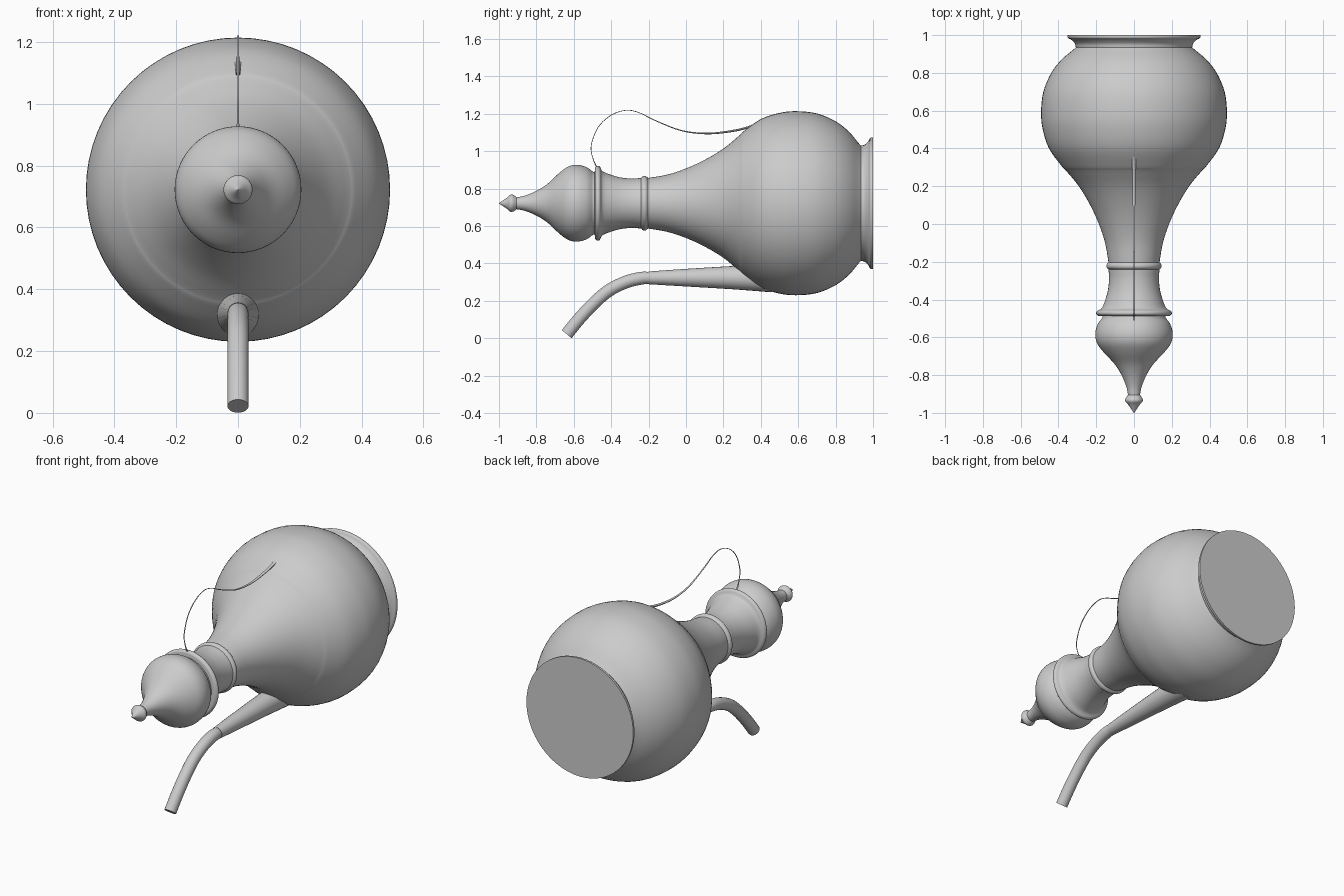
import bpy
import math
from mathutils import Vector

if "Cube" in bpy.data.objects:
    bpy.data.objects.remove(bpy.data.objects["Cube"])

AXIS_Z = 0.722  # height of the pot's horizontal axis


def smooth_path(pts, steps):
    """Catmull-Rom curve through the given tuples."""
    v = [Vector(p) for p in pts]
    v = [2 * v[0] - v[1]] + v + [2 * v[-1] - v[-2]]
    out = []
    for a, b, c, d in zip(v, v[1:], v[2:], v[3:]):
        for k in range(steps):
            t = k / steps
            out.append(0.5 * (2 * b + (c - a) * t + (2 * a - 5 * b + 4 * c - d) * t * t
                              + (3 * b - a - 3 * c + d) * t ** 3))
    return out + [v[-2]]


def skin(name, rings, angle=40):
    """Closed surface through rings of equal vertex count, capped at both ends."""
    n = len(rings[0])
    faces = [(i * n + j, i * n + (j + 1) % n, (i + 1) * n + (j + 1) % n, (i + 1) * n + j)
             for i in range(len(rings) - 1) for j in range(n)]
    faces += [tuple(range(n))[::-1], tuple(range((len(rings) - 1) * n, len(rings) * n))]
    mesh = bpy.data.meshes.new(name)
    mesh.from_pydata([p for r in rings for p in r], [], faces)
    obj = bpy.data.objects.new(name, mesh)
    bpy.context.collection.objects.link(obj)
    bpy.ops.object.select_all(action='DESELECT')
    obj.select_set(True)
    bpy.context.view_layer.objects.active = obj
    bpy.ops.object.mode_set(mode='EDIT')
    bpy.ops.mesh.select_all(action='SELECT')
    bpy.ops.mesh.normals_make_consistent(inside=False)
    bpy.ops.object.mode_set(mode='OBJECT')
    bpy.ops.object.shade_smooth_by_angle(angle=math.radians(angle))
    return obj


def lathe(name, sections, n=64):
    """Revolve (y, radius) profiles about the pot axis; sections join at hard corners."""
    prof = []
    for s in sections:
        prof += smooth_path([(y, r, 0) for y, r in s], 4)[(1 if prof else 0):]
    rings = []
    for y, r, _ in prof:
        r = max(r, 0.001)
        rings.append([(r * math.sin(2 * math.pi * j / n), y,
                       AXIS_Z + r * math.cos(2 * math.pi * j / n)) for j in range(n)])
    return skin(name, rings)


def tube(name, pts, n=16, flat=1.0, steps=5):
    """Sweep a round section along (y, z, radius) points in the x = 0 plane."""
    path = smooth_path(pts, steps)
    rings = []
    for i, p in enumerate(path):
        d = path[min(i + 1, len(path) - 1)] - path[max(i - 1, 0)]
        l = math.hypot(d.x, d.y)
        ny, nz, r = -d.y / l, d.x / l, p.z
        ring = []
        for j in range(n):
            a = 2 * math.pi * j / n
            c = r * flat * math.cos(a)
            ring.append((r * math.sin(a), p.x + ny * c, p.y + nz * c))
        rings.append(ring)
    return skin(name, rings)


# Round belly with long concave neck, neck ring, mouth flange and flared foot
lathe("body", [
    [(-0.488, 0.17), (-0.486, 0.19)],
    [(-0.486, 0.19), (-0.475, 0.2), (-0.46, 0.195), (-0.447, 0.172), (-0.41, 0.155),
     (-0.35, 0.138), (-0.29, 0.132), (-0.24, 0.135)],
    [(-0.24, 0.135), (-0.23, 0.145), (-0.215, 0.145), (-0.203, 0.135)],
    [(-0.203, 0.135), (-0.1, 0.153), (0.0, 0.186), (0.1, 0.232), (0.2, 0.292), (0.285, 0.362)],
    [(0.285, 0.362), (0.31, 0.386), (0.4, 0.45), (0.5, 0.483), (0.59, 0.492), (0.7, 0.48),
     (0.8, 0.438), (0.87, 0.384), (0.92, 0.325), (0.935, 0.308)],
    [(0.935, 0.308), (0.955, 0.313), (0.975, 0.332), (0.985, 0.35), (1.0, 0.352)],
])

# Bulbous lid with pointed finial
lathe("lid", [
    [(-0.48, 0.165), (-0.497, 0.168)],
    [(-0.497, 0.168), (-0.53, 0.192), (-0.58, 0.205), (-0.63, 0.196), (-0.68, 0.16),
     (-0.74, 0.104), (-0.8, 0.066), (-0.86, 0.041), (-0.905, 0.032)],
    [(-0.905, 0.032), (-0.925, 0.045), (-0.94, 0.045), (-0.96, 0.028), (-1.0, 0.001)],
])

# Tapered root of the spout, then the slender curved tip
tube("spout_root", [(0.46, 0.32, 0.074), (0.25, 0.324, 0.062), (0.0, 0.324, 0.047),
                    (-0.2, 0.323, 0.034)], n=24)
tube("spout_tip", [(-0.185, 0.323, 0.031), (-0.24, 0.321, 0.034), (-0.32, 0.301, 0.034),
                   (-0.41, 0.257, 0.034), (-0.49, 0.19, 0.034), (-0.57, 0.105, 0.034),
                   (-0.638, 0.022, 0.034)], n=24)

# Thin wire-like handle looping from belly to mouth flange
tube("handle", [(0.40, 1.16, 0.01), (0.33, 1.127, 0.01), (0.22, 1.104, 0.009),
                (0.1, 1.095, 0.007), (-0.03, 1.112, 0.005), (-0.17, 1.167, 0.004),
                (-0.25, 1.206, 0.003), (-0.32, 1.219, 0.003), (-0.4, 1.193, 0.003),
                (-0.47, 1.128, 0.003), (-0.507, 1.03, 0.003), (-0.497, 0.96, 0.003),
                (-0.475, 0.91, 0.006)], n=10, flat=0.6)
